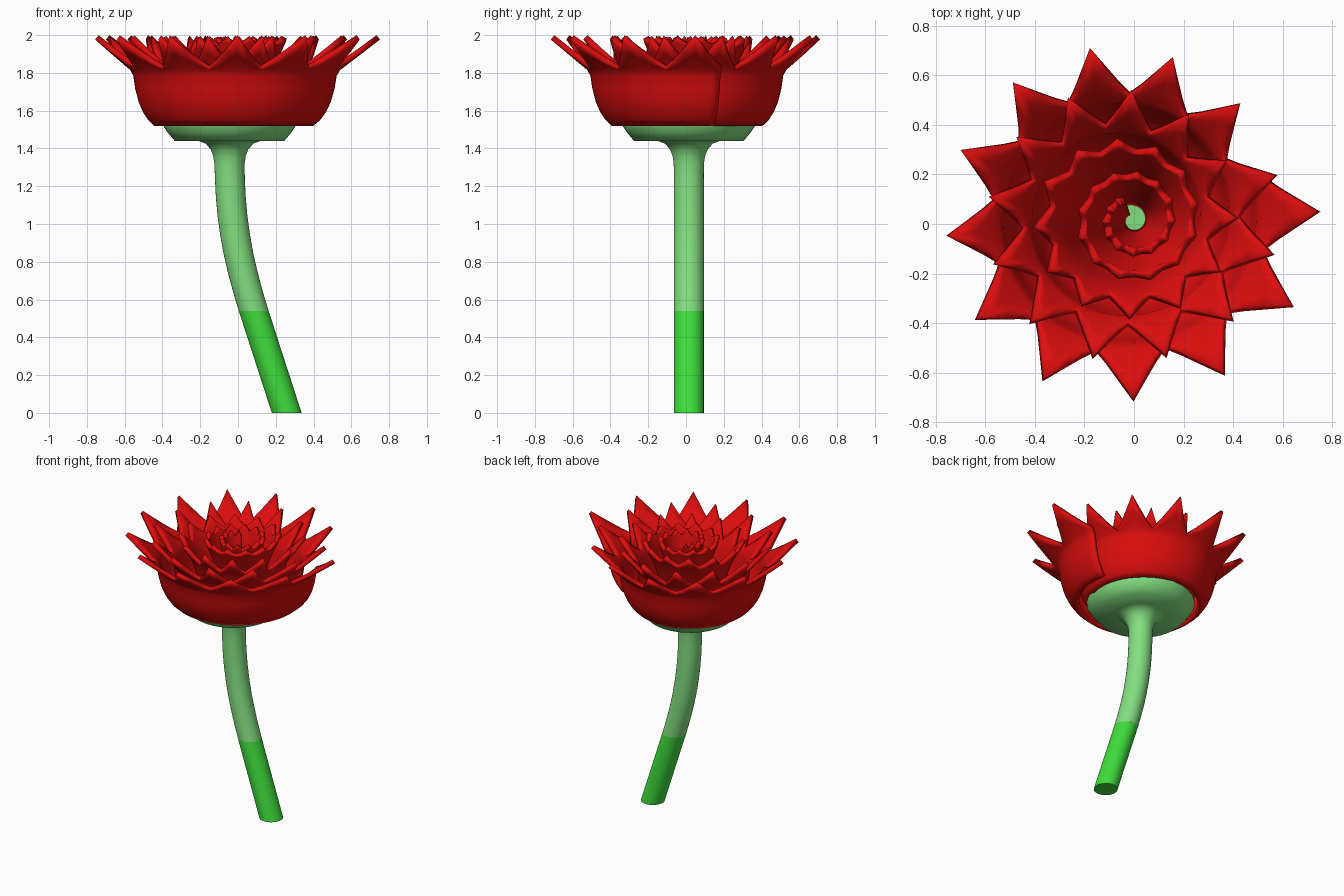
import bpy, bmesh, math

if "Cube" in bpy.data.objects:
    bpy.data.objects.remove(bpy.data.objects["Cube"])

CX, CY = -0.045, 0.015          # axis of the flower head


def material(name, rgb):
    m = bpy.data.materials.new(name)
    m.diffuse_color = (*rgb, 1)
    m.use_nodes = True
    m.node_tree.nodes["Principled BSDF"].inputs["Base Color"].default_value = m.diffuse_color
    return m


red = material("petal red", (0.72, 0.004, 0.004))
pale = material("pale green", (0.23, 0.74, 0.22))
bright = material("bright green", (0.05, 0.73, 0.045))


def finish(name, bm, mat, angle=35):
    bmesh.ops.recalc_face_normals(bm, faces=bm.faces)
    mesh = bpy.data.meshes.new(name)
    bm.to_mesh(mesh)
    bm.free()
    ob = bpy.data.objects.new(name, mesh)
    bpy.context.collection.objects.link(ob)
    mesh.materials.append(mat)
    bpy.ops.object.select_all(action='DESELECT')
    ob.select_set(True)
    bpy.context.view_layer.objects.active = ob
    bpy.ops.object.shade_smooth_by_angle(angle=math.radians(angle))
    return ob


def lerp_table(table, t):
    for (a, va), (b, vb) in zip(table, table[1:]):
        if t <= b:
            return va + (vb - va) * (t - a) / (b - a)
    return table[-1][1]


def ring_body(name, rings, mat, n=40):
    """Stack of horizontal circles (x centre, radius, z), capped at both ends."""
    bm = bmesh.new()
    loops = [[bm.verts.new((x + r * math.cos(2 * math.pi * i / n),
                            CY + r * math.sin(2 * math.pi * i / n), z)) for i in range(n)]
             for x, r, z in rings]
    for a, b in zip(loops, loops[1:]):
        for i in range(n):
            j = (i + 1) % n
            bm.faces.new((a[i], a[j], b[j], b[i]))
    bm.faces.new(loops[0])
    bm.faces.new(loops[-1])
    return finish(name, bm, mat, 65)


# Stem: straight lower part, bending upper part flowing into the calyx
ring_body("lower_stem", [(0.258, 0.079, 0), (0.083, 0.079, 0.54)], bright)
bend = [(0.083, 0.54), (0.053, 0.64), (0.026, 0.74), (0.003, 0.84), (-0.015, 0.94),
        (-0.029, 1.04), (-0.038, 1.14), (-0.043, 1.24)]
rings = [(x, 0.079, z) for x, z in bend]
rings += [(CX, r, z) for r, z in [(0.08, 1.32), (0.086, 1.36), (0.10, 1.395), (0.125, 1.425),
                                  (0.165, 1.44), (0.29, 1.44), (0.328, 1.485), (0.358, 1.53),
                                  (0.358, 1.54)]]
ring_body("upper_stem_and_calyx", rings, pale, 48)

# Petals: one toothed strip rolled into a spiral, clockwise from outside to centre
tip_radius = [(0, 0.80), (0.25, 0.725), (0.5, 0.705), (0.75, 0.70), (1, 0.64), (1.25, 0.57),
              (1.5, 0.54), (1.75, 0.53), (2, 0.46), (2.3, 0.385), (2.6, 0.365), (3, 0.26),
              (3.5, 0.215), (4, 0.165), (4.4, 0.12), (4.75, 0.09)]
outer = [(0.55, 1.53), (0.595, 1.56), (0.632, 1.60), (0.663, 1.65), (0.688, 1.72),
         (0.703, 1.79), (0.73, 1.825)]
inner = [(0.40, 1.53), (0.46, 1.58), (0.52, 1.65), (0.60, 1.73), (0.69, 1.81),
         (0.80, 1.88), (0.92, 1.95)]
TOOTH, STEPS, TEETH, TIP_Z = 28.85, 6, 59, 1.988
half = math.radians(TOOTH / 2)
bm = bmesh.new()
columns = []
for i in range(TEETH * STEPS + 1):
    turn = i * TOOTH / STEPS / 360
    a = math.radians(17 - 360 * turn - 4.5 * math.sin(math.pi * turn) ** 2)
    R = lerp_table(tip_radius, turn)
    w = min(max((turn - 1.9) / 1.1, 0), 1)              # blend from bowl to funnel
    wall = [(R * (p[0] + (q[0] - p[0]) * w), p[1] + (q[1] - p[1]) * w)
            for p, q in zip(outer, inner)]
    rn, zn = wall[-1]
    phi = abs(2 * (i % STEPS) / STEPS - 1) * half       # angle away from the tip
    edge = R * rn * math.sin(half) / (R * math.sin(phi) + rn * math.sin(half - phi))
    k = max((edge - rn) / (R - rn), 0.03)               # straight-sided tooth
    rows = wall + [(rn + (R - rn) * k * s, zn + (TIP_Z - zn) * k * s) for s in (0.5, 1)]
    cx = CX + 0.04 * w
    columns.append([bm.verts.new((cx + r * math.cos(a), CY + r * math.sin(a), z))
                    for r, z in rows])
for a, b in zip(columns, columns[1:]):
    for j in range(len(a) - 1):
        bm.faces.new((a[j], b[j], b[j + 1], a[j + 1]))
petals = finish("petal_spiral", bm, red, 40)
solid = petals.modifiers.new("thickness", 'SOLIDIFY')
solid.thickness = 0.03
solid.offset = 0
